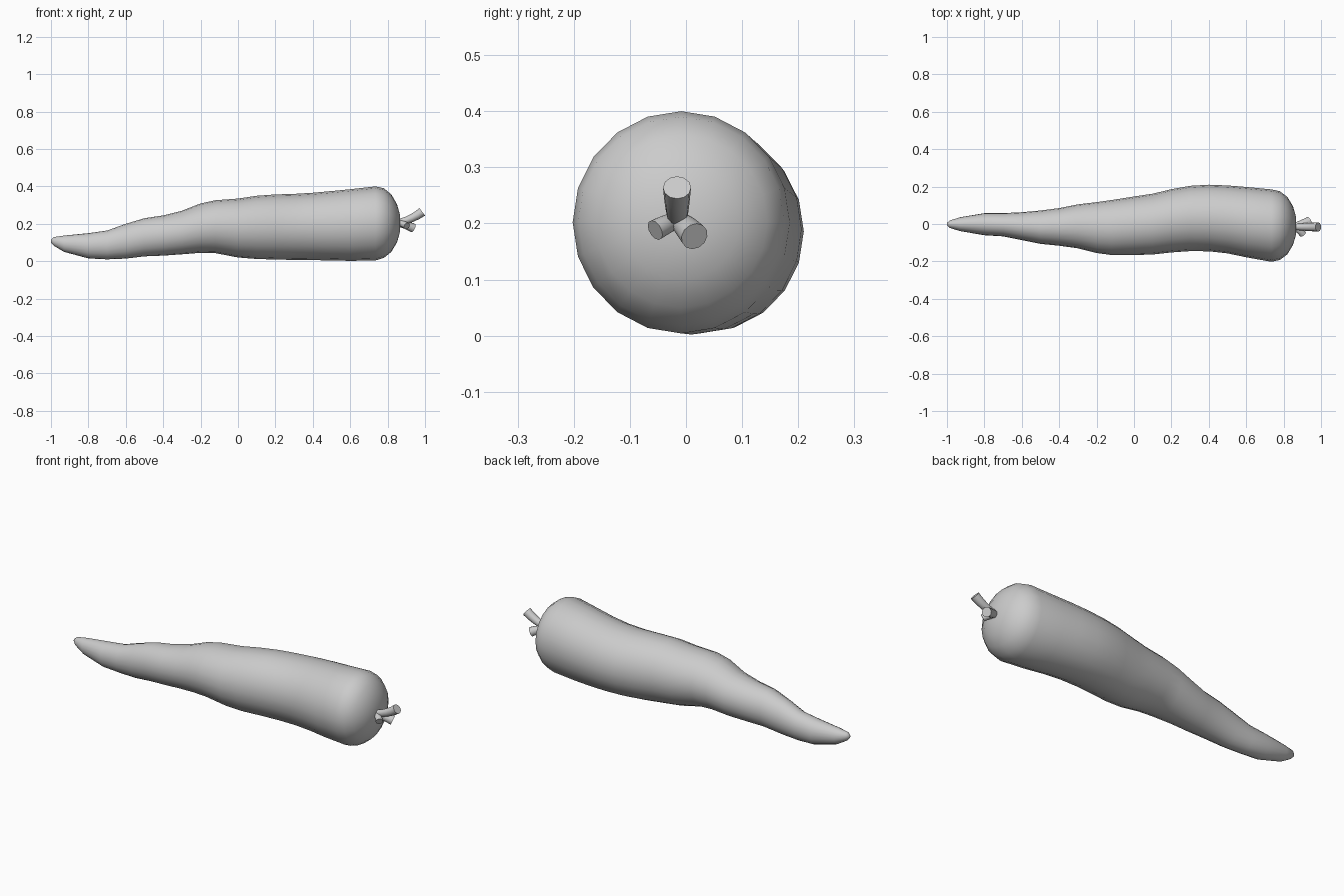
import bpy, bmesh, math
from mathutils import Vector

if "Cube" in bpy.data.objects:
    bpy.data.objects.remove(bpy.data.objects["Cube"])

SIDES = 20


def make_object(name, rings, angle):
    """Skin a list of vertex rings into one closed tube."""
    bm = bmesh.new()
    loops = [[bm.verts.new(p) for p in ring] for ring in rings]
    for a, b in zip(loops, loops[1:]):
        n = len(a)
        for i in range(n):
            j = (i + 1) % n
            bm.faces.new((a[i], a[j], b[j], b[i]))
    bm.faces.new(loops[0])
    bm.faces.new(loops[-1])
    bmesh.ops.recalc_face_normals(bm, faces=bm.faces)
    mesh = bpy.data.meshes.new(name)
    bm.to_mesh(mesh)
    bm.free()
    obj = bpy.data.objects.new(name, mesh)
    bpy.context.collection.objects.link(obj)
    bpy.ops.object.select_all(action='DESELECT')
    obj.select_set(True)
    bpy.context.view_layer.objects.active = obj
    bpy.ops.object.shade_smooth_by_angle(angle=math.radians(angle))
    return obj


# Root outline: x, z top, z bottom, y back, y front
outline = [
    (-1.00, .116, .100, .006, -.008),
    (-.985, .129, .083, .019, -.021),
    (-.93, .137, .050, .036, -.038),
    (-.80, .150, .015, .058, -.060),
    (-.70, .164, .010, .058, -.066),
    (-.60, .200, .014, .063, -.086),
    (-.50, .230, .026, .072, -.106),
    (-.40, .245, .030, .085, -.116),
    (-.30, .270, .037, .105, -.130),
    (-.20, .309, .045, .117, -.155),
    (-.12, .326, .043, .128, -.166),
    (0.00, .335, .020, .147, -.166),
    (0.10, .350, .012, .162, -.163),
    (0.20, .357, .009, .186, -.152),
    (0.30, .360, .007, .204, -.145),
    (0.40, .366, .006, .210, -.146),
    (0.50, .375, .004, .206, -.157),
    (0.60, .385, .002, .198, -.178),
    (0.735, .400, .004, .185, -.202),
    (0.78, .390, .018, .175, -.192),
    (0.82, .357, .050, .145, -.162),
    (0.85, .305, .100, .095, -.112),
    (0.867, .245, .160, .035, -.055),
]
rings = []
for x, zt, zb, yb, yf in outline:
    cy, cz, ry, rz = (yb + yf) / 2, (zt + zb) / 2, (yb - yf) / 2, (zt - zb) / 2
    rings.append([(x, cy + ry * math.sin(2 * math.pi * i / SIDES),
                   cz + rz * math.cos(2 * math.pi * i / SIDES)) for i in range(SIDES)])
make_object("carrot_root", rings, 60)


# Trimmed leaf stalks: curved, flaring towards the cut end
def stalk(name, start, mid, end, r0, r1):
    p0, p1, p2 = Vector(start), Vector(mid), Vector(end)
    rings = []
    for k in range(6):
        t = k / 5
        c = p0 * (1 - t) ** 2 + p1 * 2 * t * (1 - t) + p2 * t * t
        d = ((p1 - p0) * (1 - t) + (p2 - p1) * t).normalized()
        u = d.cross(Vector((0, 0, 1))).normalized()
        v = u.cross(d)
        r = r0 + (r1 - r0) * t
        rings.append([c + r * (u * math.cos(a) + v * math.sin(a))
                      for a in (2 * math.pi * i / 12 for i in range(12))])
    make_object(name, rings, 40)


stalk("stalk_upper", (.84, -.015, .205), (.92, -.016, .215), (.985, -.016, .264), .016, .025)
stalk("stalk_front", (.84, -.015, .205), (.88, -.025, .205), (.903, -.055, .188), .014, .019)
stalk("stalk_back", (.84, -.015, .205), (.89, -.005, .200), (.937, .015, .177), .016, .025)
